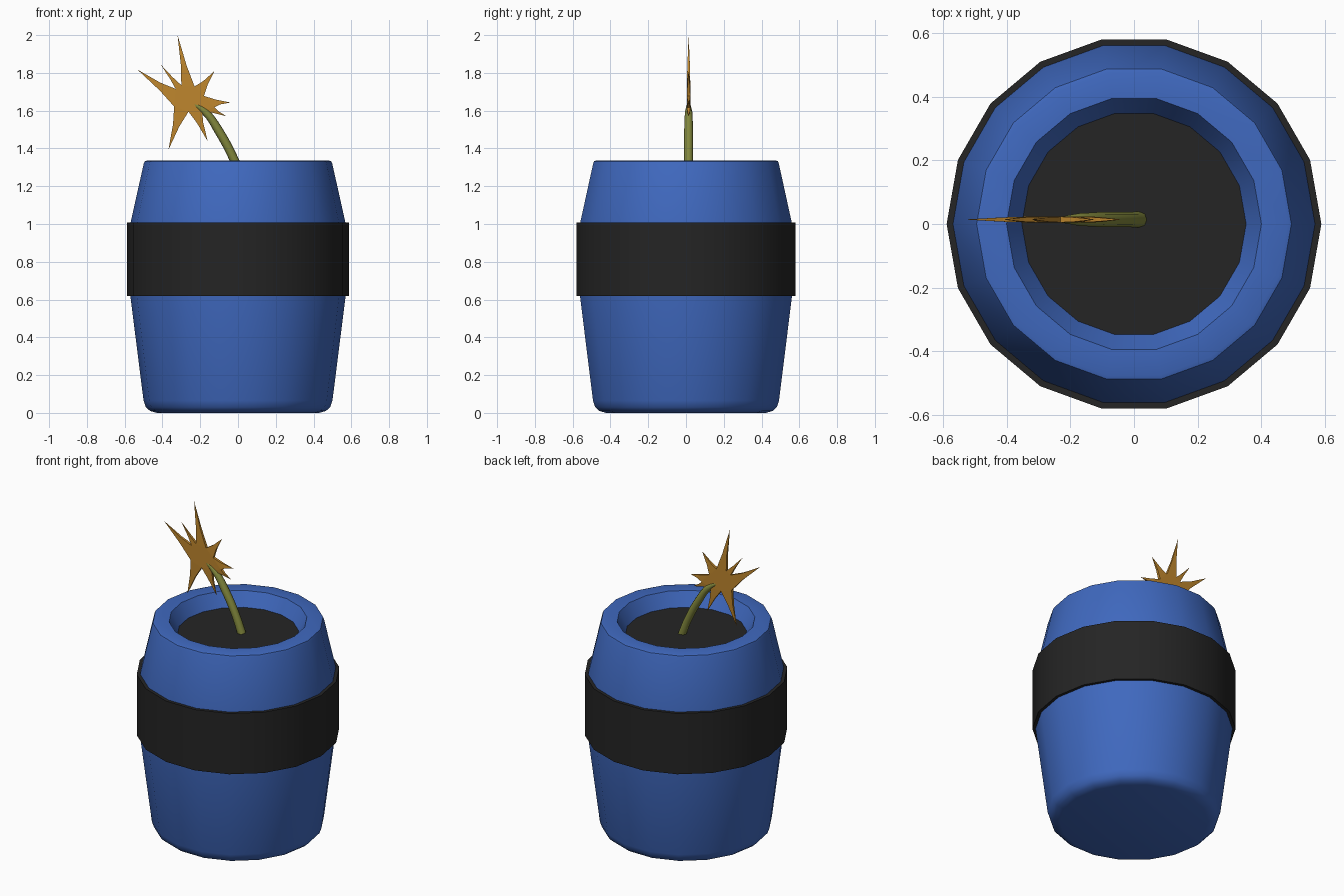
import bpy, bmesh
from math import cos, sin, pi
from mathutils import Vector

if "Cube" in bpy.data.objects:
    bpy.data.objects.remove(bpy.data.objects["Cube"])

SIDES = 18


def material(name, rgb):
    m = bpy.data.materials.new(name)
    m.diffuse_color = (*rgb, 1)
    m.use_nodes = True
    m.node_tree.nodes["Principled BSDF"].inputs["Base Color"].default_value = m.diffuse_color
    return m


def add(name, bm, mat, angle=None):
    bmesh.ops.recalc_face_normals(bm, faces=bm.faces)
    me = bpy.data.meshes.new(name)
    bm.to_mesh(me)
    bm.free()
    ob = bpy.data.objects.new(name, me)
    bpy.context.collection.objects.link(ob)
    me.materials.append(mat)
    if angle:
        bpy.ops.object.select_all(action='DESELECT')
        ob.select_set(True)
        bpy.context.view_layer.objects.active = ob
        bpy.ops.object.shade_smooth_by_angle(angle=angle)
    return ob


def lathe(name, profile, mat, cap_start=False, closed=False, angle=None):
    bm = bmesh.new()
    rings = [[bm.verts.new((r * cos(2 * pi * i / SIDES), r * sin(2 * pi * i / SIDES), z))
              for i in range(SIDES)] for r, z in profile]
    pairs = list(zip(rings, rings[1:]))
    if closed:
        pairs.append((rings[-1], rings[0]))
    for a, b in pairs:
        for i in range(SIDES):
            j = (i + 1) % SIDES
            bm.faces.new((a[i], a[j], b[j], b[i]))
    if cap_start:
        bm.faces.new(rings[0][::-1])
    return add(name, bm, mat, angle)


blue = material("blue_glaze", (0.05, 0.14, 0.52))
dark = material("dark_grey", (0.018, 0.018, 0.018))
orange = material("orange_petal", (0.52, 0.24, 0.026))
green = material("stem_green", (0.22, 0.24, 0.045))

SOIL_Z = 1.25

# Barrel-shaped pot with rounded foot, thick rim and sloping inner wall
lathe("pot", [(0.43, 0.0), (0.465, 0.01), (0.488, 0.03), (0.5, 0.065),
              (0.57, 0.62), (0.575, 0.81), (0.568, 1.01), (0.499, 1.32),
              (0.494, 1.332), (0.482, 1.336), (0.40, 1.336), (0.352, SOIL_Z)],
      blue, cap_start=True, angle=0.6)

# Dark band around the widest part
lathe("band", [(0.55, 0.62), (0.588, 0.62), (0.588, 1.008), (0.55, 1.008)],
      dark, closed=True, angle=0.5)

# Soil surface
lathe("soil", [(0.352, SOIL_Z)], dark, cap_start=True)
soil = bpy.data.objects["soil"].data
soil.flip_normals()

# Bent, tapering stem
cu = bpy.data.curves.new("stem", 'CURVE')
cu.dimensions = '3D'
cu.bevel_depth = 0.025
cu.bevel_resolution = 2
cu.use_fill_caps = True
cu.resolution_u = 5
path = [(0.017, 1.245, 1.0), (-0.025, 1.35, 0.95), (-0.10, 1.49, 0.95),
        (-0.17, 1.59, 0.8), (-0.25, 1.645, 0.25)]
sp = cu.splines.new('BEZIER')
sp.bezier_points.add(len(path) - 1)
for p, (x, z, r) in zip(sp.bezier_points, path):
    p.co = (x, 0.014, z)
    p.radius = r
    p.handle_left_type = p.handle_right_type = 'AUTO'
stem = bpy.data.objects.new("stem", cu)
bpy.context.collection.objects.link(stem)
cu.materials.append(green)

# Spiky flat flower: (tip, following valley) going clockwise
STAR_Y, HALF = 0.014, 0.009
star = [((-0.532, 1.817), (-0.33, 1.715)), ((-0.41, 1.845), (-0.30, 1.735)),
        ((-0.32, 2.0), (-0.23, 1.728)), ((-0.124, 1.81), (-0.18, 1.678)),
        ((-0.04, 1.643), (-0.125, 1.618)), ((-0.06, 1.57), (-0.19, 1.598)),
        ((-0.16, 1.437), (-0.262, 1.595)), ((-0.368, 1.394), (-0.338, 1.622))]


def pair(bm, p, t):
    return [bm.verts.new((p[0], STAR_Y + s * t, p[1])) for s in (-1, 1)]


bm = bmesh.new()
valleys = [pair(bm, v, HALF) for _, v in star]
mids = []
for i, (tip, v) in enumerate(star):
    a, b, t = Vector(star[i - 1][1]), Vector(v), Vector(tip)
    axis = (a + b) / 2
    mid = axis.lerp(t, 0.4)
    m0 = pair(bm, mid + (a - axis) * 0.44, HALF * 0.75)
    m1 = pair(bm, mid + (b - axis) * 0.44, HALF * 0.75)
    apex = bm.verts.new((tip[0], STAR_Y, tip[1]))
    v0, v1 = valleys[i - 1], valleys[i]
    for s in (0, 1):
        bm.faces.new((v0[s], v1[s], m1[s], m0[s]))
        bm.faces.new((m0[s], m1[s], apex))
    for v, m in ((v0, m0), (v1, m1)):
        bm.faces.new((v[0], v[1], m[1], m[0]))
        bm.faces.new((m[0], m[1], apex))
for s in (0, 1):
    bm.faces.new([v[s] for v in valleys])
add("flower", bm, orange)
